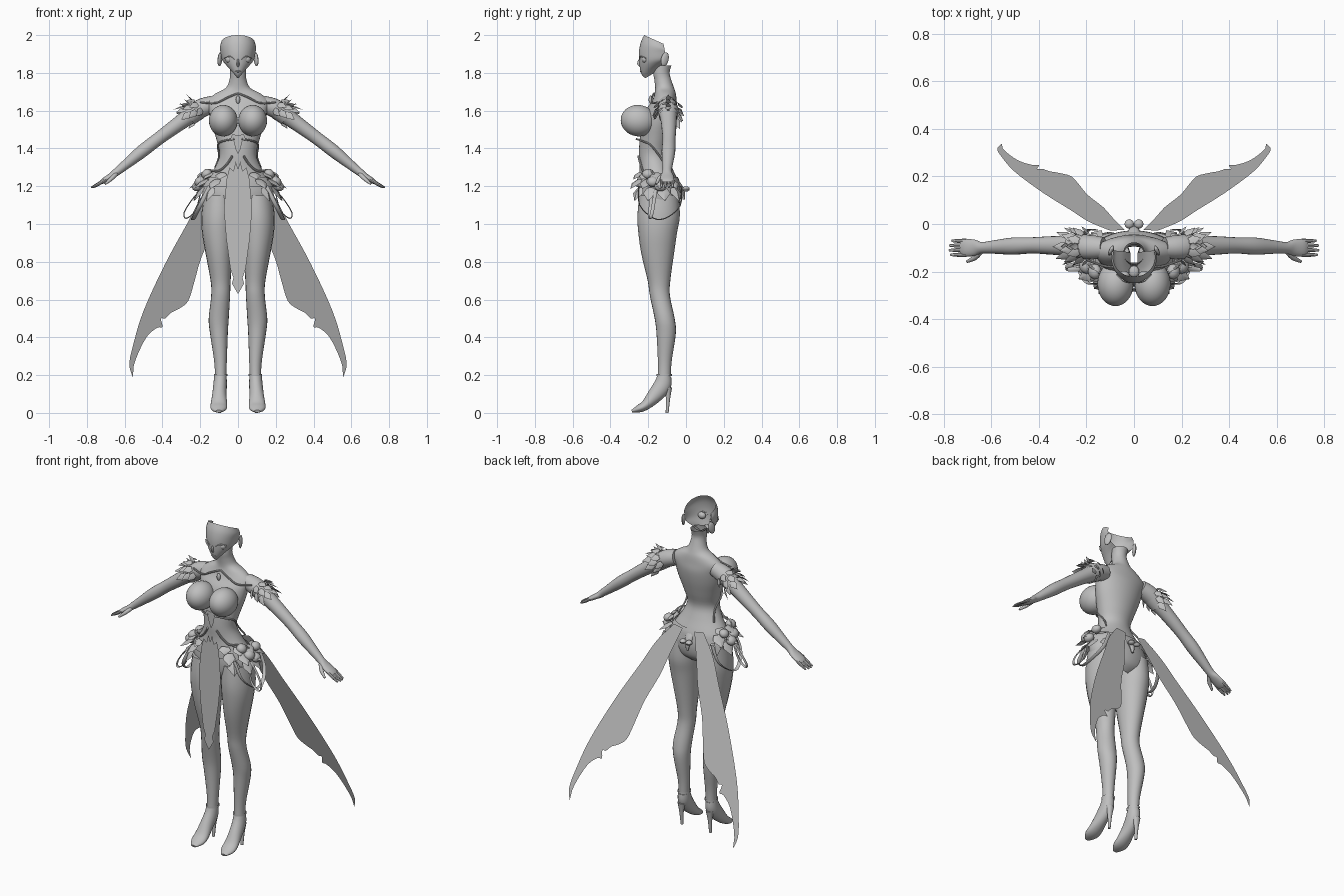
import bpy, bmesh, math
from mathutils import Vector as V

GREY = bpy.data.materials.new("plain grey")
GREY.diffuse_color = (0.52, 0.52, 0.52, 1)


def finish(name, bm, mirror):
    """Turn a bmesh into a named object, optionally mirrored in x."""
    me = bpy.data.meshes.new(name)
    bm.to_mesh(me)
    bm.free()
    me.materials.append(GREY)
    ob = bpy.data.objects.new(name, me)
    bpy.context.collection.objects.link(ob)
    if mirror:
        ob.modifiers.new("mirror", 'MIRROR').use_mirror_merge = False
    return ob


def spline(pts, steps):
    """Catmull-Rom interpolation of tuples of any length."""
    p = [pts[0]] + list(pts) + [pts[-1]]
    out = []
    for i in range(1, len(p) - 2):
        for k in range(steps):
            t = k / steps
            out.append([0.5 * (2 * b + (c - a) * t + (2 * a - 5 * b + 4 * c - d) * t * t
                               + (3 * b - a - 3 * c + d) * t ** 3)
                        for a, b, c, d in zip(*p[i - 1:i + 3])])
    return out + [list(pts[-1])]


def tube(name, pts, ref=(1, 0, 0), mirror=False, n=20, steps=4, flat=False, cap=True):
    """Skin ellipses (x, y, z, radius along ref, other radius) along a path."""
    rows = spline(pts, steps)
    bm = bmesh.new()
    rings = []
    for i, r in enumerate(rows):
        c = V(r[:3])
        t = V(rows[min(i + 1, len(rows) - 1)][:3]) - V(rows[max(i - 1, 0)][:3])
        t = V((0, 0, 1)) if flat else t.normalized()
        a = V(ref)
        a = (a - t * a.dot(t)).normalized()
        b = t.cross(a)
        rings.append([bm.verts.new(c + a * r[3] * math.cos(2 * math.pi * k / n)
                                   + b * r[4] * math.sin(2 * math.pi * k / n)) for k in range(n)])
    for p, q in zip(rings, rings[1:]):
        for k in range(n):
            bm.faces.new((p[k], p[(k + 1) % n], q[(k + 1) % n], q[k]))
    if cap:
        bm.faces.new(rings[0])
        bm.faces.new(rings[-1])
    bmesh.ops.recalc_face_normals(bm, faces=bm.faces)
    return finish(name, bm, mirror)


def ball(name, loc, size, mirror=False, rot=(0, 0, 0), seg=24):
    bm = bmesh.new()
    bmesh.ops.create_uvsphere(bm, u_segments=seg, v_segments=seg // 2, radius=1)
    from_rot = bpy.data.objects.new("tmp", None)
    from_rot.location, from_rot.scale, from_rot.rotation_euler = loc, size, rot
    bm.transform(from_rot.matrix_basis)
    bpy.data.objects.remove(from_rot)
    return finish(name, bm, mirror)


def sheet(name, outline, depth, mirror=False):
    """Flat cloth from an x, z outline; depth gives y from z."""
    bm = bmesh.new()
    bm.faces.new([bm.verts.new((x, depth(z), z)) for x, z in outline])
    bmesh.ops.triangulate(bm, faces=bm.faces)
    return finish(name, bm, mirror)


def leaves(name, items):
    """Folded pointed plates, each (base, tip, outward, width)."""
    bm = bmesh.new()
    for base, tip, out, w in items:
        d = tip - base
        s = d.cross(out).normalized() * w
        m = base + d * 0.4
        l0, l1, r0, r1, c, e = [bm.verts.new(p) for p in (
            base - s * .6, m - s, base + s * .6, m + s, m + out * w * .4, tip)]
        b = bm.verts.new(base + out * w * .2)
        for f in ((l0, b, c, l1), (b, r0, r1, c), (l1, c, e), (c, r1, e)):
            bm.faces.new(f)
    return finish(name, bm, True)


# Torso with neck
tube("torso", [(0, y, z, a, b) for z, y, a, b in (
    (1.04, -.14, .06, .06), (1.08, -.14, .155, .1), (1.15, -.14, .188, .113),
    (1.22, -.145, .172, .106), (1.30, -.16, .122, .086), (1.37, -.172, .097, .077),
    (1.45, -.16, .115, .085), (1.53, -.145, .14, .09), (1.60, -.13, .155, .085),
    (1.65, -.115, .165, .066), (1.69, -.11, .12, .056), (1.72, -.113, .065, .05),
    (1.76, -.122, .046, .045), (1.80, -.13, .042, .043), (1.84, -.122, .045, .045))],
    n=36, flat=True, cap=False)
ball("breast", (.078, -.252, 1.547), (.076, .094, .083), True, (-.15, 0, 0), 32)

# Face shell, open at the top and back
bm = bmesh.new()
rows = []
for z, rx, ry, k in spline(((1.772, .015, .075, -.6), (1.79, .042, .094, -.5), (1.82, .066, .103, -.3),
                            (1.86, .085, .108, -.1), (1.91, .093, .109, 0), (1.96, .096, .1, .25),
                            (2.0, .088, .082, .45)), 4):
    row = []
    for i in range(33):
        a = math.radians(-105 + 210 * i / 32)
        y = -.14 - ry * math.cos(a)
        row.append(bm.verts.new((rx * math.sin(a), y, z - k * (y + .14 + ry))))
    rows.append(row)
for p, q in zip(rows, rows[1:]):
    for i in range(32):
        bm.faces.new((p[i], p[i + 1], q[i + 1], q[i]))
finish("face", bm, False)
tube("nose", [(0, -.244, 1.875, .004, .004), (0, -.25, 1.85, .007, .009), (0, -.24, 1.832, .006, .004)], n=10)
ball("lips", (0, -.238, 1.808), (.016, .006, .005), seg=12)
ball("eyeball", (.043, -.216, 1.872), (.024, .018, .02), True)
tube("eyelash", [(.02, -.247, 1.872, .003, .002), (.045, -.238, 1.888, .004, .003),
                 (.073, -.212, 1.878, .003, .002)], (0, 1, 0), True, 6)
ball("mouth_cavity", (0, -.2, 1.815), (.022, .025, .013), seg=16)
ball("ear", (.096, -.112, 1.872), (.01, .022, .038), True, (-.25, 0, .4), 16)

# Arms and hands
tube("arm", [(.13, -.1, 1.635, .045, .045), (.2, -.097, 1.61, .052, .05), (.28, -.092, 1.555, .043, .042),
             (.36, -.09, 1.497, .038, .037), (.43, -.09, 1.445, .034, .034), (.51, -.093, 1.383, .036, .034),
             (.59, -.097, 1.318, .028, .026), (.64, -.1, 1.278, .024, .021), (.67, -.1, 1.255, .034, .017),
             (.71, -.1, 1.23, .037, .014), (.728, -.1, 1.218, .03, .009)], (0, 1, 0), True)
for i in range(4):
    y, l = -.071 - .0195 * i, (.85, .98, 1, .92)[i]
    tube("finger", [(.705, y, 1.233, .009, .009), (.705 + .04 * l, y, 1.21, .0085, .008),
                    (.705 + .073 * l, y, 1.193, .005, .004)], (0, 1, 0), True, 8)
tube("thumb", [(.645, -.115, 1.265, .012, .012), (.67, -.142, 1.24, .011, .011),
               (.703, -.158, 1.212, .006, .006)], (0, 1, 0), True, 10)

# Legs and heeled shoes
tube("leg", [(.1, -.143, 1.15, .082, .105), (.104, -.145, 1.04, .09, .112), (.105, -.15, .95, .085, .102),
             (.1, -.15, .84, .071, .086), (.092, -.143, .70, .053, .06), (.092, -.138, .62, .05, .053),
             (.102, -.113, .5, .053, .053), (.101, -.105, .42, .047, .051), (.093, -.112, .28, .034, .037),
             (.092, -.115, .2, .03, .034), (.093, -.118, .16, .031, .036)], mirror=True, flat=True)
tube("shoe", [(.093, -.115, .195, .033, .037), (.095, -.125, .145, .036, .046), (.099, -.165, .092, .038, .04),
              (.101, -.212, .043, .044, .027), (.102, -.25, .022, .041, .02), (.102, -.287, .009, .016, .007)],
     mirror=True)
tube("heel", [(.096, -.095, .135, .024, .022), (.097, -.095, .075, .013, .011), (.097, -.1, 0, .008, .008)],
     mirror=True, n=12)
tube("ankle_strap", [(.092, -.115, .195, .036, .04), (.092, -.115, .207, .036, .04)], mirror=True,
     steps=1, flat=True, cap=False)

# Shoulder armour: cuff with three tiers of pointed plates
D, U, F = V((.78, 0, -.62)), V((.62, 0, .78)), V((0, 1, 0))
C = V((.215, -.094, 1.605))
tube("arm_cuff", [(*(C + D * t), .055 - .1 * t, .056 - .1 * t) for t in (.0, .03, .06)],
     (0, 1, 0), True, cap=False)
items = []
for tier in range(3):
    for deg in (-105, -65, -25, 25, 65, 105):
        a = math.radians(deg + 12 * tier)
        out = U * math.cos(a) + F * math.sin(a)
        base = C + D * (.03 * tier - .02) + out * .053
        items.append((base, base + D * (.045 + .008 * tier) + out * (.034 - .004 * tier), out, .02))
leaves("shoulder_plates", items)
leaves("shoulder_crest", [(C + U * .05 + D * t, C + U * h + D * (t + .01), D, .014)
                          for t, h in ((-.015, .1), (.01, .09), (.04, .085), (.065, .06))])

# Hip armour: belt, fanned plates, rolled ornaments and hanging straps
tube("hip_belt", [(0, -.145, 1.195, .189, .117), (0, -.147, 1.225, .178, .113), (0, -.15, 1.25, .163, .106)],
     n=36, flat=True, cap=False)
items = []
for tier, (z, reach, drop) in enumerate(((1.27, .06, .035), (1.235, .085, .05), (1.19, .055, .07))):
    for deg in (30, 58, 86, 114):
        a = math.radians(deg + 8 * tier)
        out = V((math.sin(a), -math.cos(a), 0))
        base = V((.165 * math.sin(a), -.15 - .108 * math.cos(a), z))
        base += out * .012 * tier
        side = reach * (.35 + .65 * abs(math.sin(a)))
        items.append((base, base + out * side - V((0, 0, drop)), (out + V((0, 0, .6))).normalized(), .036))
leaves("hip_plates", items)
for p, s in (((.165, -.2, 1.265), .03), ((.2, -.175, 1.225), .032), ((.19, -.1, 1.25), .028),
             ((.215, -.135, 1.2), .03)):
    ball("hip_ornament", p, (s, s * 1.1, s * .85), True, (0, .6, 0), 12)
tube("hip_strap", [(.15, -.25, 1.2, .011, .003), (.2, -.245, 1.1, .011, .003), (.235, -.17, 1.03, .011, .003),
                   (.235, -.1, 1.035, .011, .003), (.2, -.03, 1.1, .011, .003), (.16, -.025, 1.2, .011, .003)],
     mirror=True, n=8)
tube("strap_loop", [(.2, -.18, 1.16, .009, .003), (.225, -.19, 1.07, .009, .003), (.275, -.19, 1.03, .009, .003),
                    (.285, -.18, 1.06, .009, .003), (.25, -.17, 1.12, .009, .003), (.2, -.16, 1.18, .009, .003)],
     (0, 1, 0), True, 8)
tube("waist_chain", [(.03, -.252, 1.36, .006, .006), (.06, -.24, 1.315, .006, .006), (.105, -.225, 1.28, .006, .006),
                     (.17, -.19, 1.285, .006, .006), (.2, -.15, 1.24, .006, .006)], (0, 1, 0), True, 8)
ball("back_bow", (.02, .0, 1.185), (.02, .02, .014), True, seg=12)
tube("back_clasp", [(0, -.045, 1.22, .03, .012), (0, -.02, 1.18, .02, .012), (0, -.012, 1.13, .006, .006)], n=10)

# Bodice trim and necklace
sheet("bodice_point", [(0, 1.47), (.03, 1.475), (.04, 1.45), (.02, 1.435), (.014, 1.4), (0, 1.37)],
      lambda z: -.262, True)
tube("bodice_edge", [(.02, -.262, 1.45, .005, .005), (.075, -.235, 1.44, .005, .005), (.107, -.19, 1.42, .005, .005),
                     (.1, -.14, 1.36, .005, .005), (.12, -.1, 1.3, .005, .005)], (0, 1, 0), True, 8)
tube("collar_trim", [(.0, -.168, 1.692, .005, .005), (.05, -.18, 1.672, .005, .005), (.12, -.178, 1.64, .005, .005),
                     (.2, -.15, 1.645, .005, .005)], (0, 1, 0), True, 8)
ball("pendant", (0, -.188, 1.658), (.012, .01, .022), seg=12)

# Front apron cloth with pointed tip
sheet("front_apron", [(0, 1.29), (.012, 1.33), (.025, 1.28), (.045, 1.3), (.06, 1.24), (.075, 1.08), (.062, .92),
                      (.04, .76), (.024, .715), (.032, .685), (.012, .65), (0, .63)],
      lambda z: -.285 + .022 * (z - .63), True)

# Long tapering tail cloths at the back
outer = [(.1, 1.26), (.19, 1.15), (.265, 1.01), (.385, .79), (.5, .54), (.555, .36), (.575, .255), (.553, .18)]
inner = [(.557, .23), (.535, .3), (.485, .4), (.43, .45), (.4, .455), (.408, .5), (.385, .5), (.355, .53),
         (.315, .55), (.265, .59), (.235, .68), (.195, .82), (.13, .97), (.09, 1.1), (.04, 1.25)]
sheet("tail_cloth", spline(outer, 5)[:-1] + spline(inner, 3), lambda z: .342 * (1.19 - z) - .004, True)

# Smooth shading with sharp edges kept
for ob in bpy.data.objects:
    ob.select_set(True)
bpy.context.view_layer.objects.active = bpy.data.objects["torso"]
bpy.ops.object.shade_smooth_by_angle(angle=math.radians(40))
